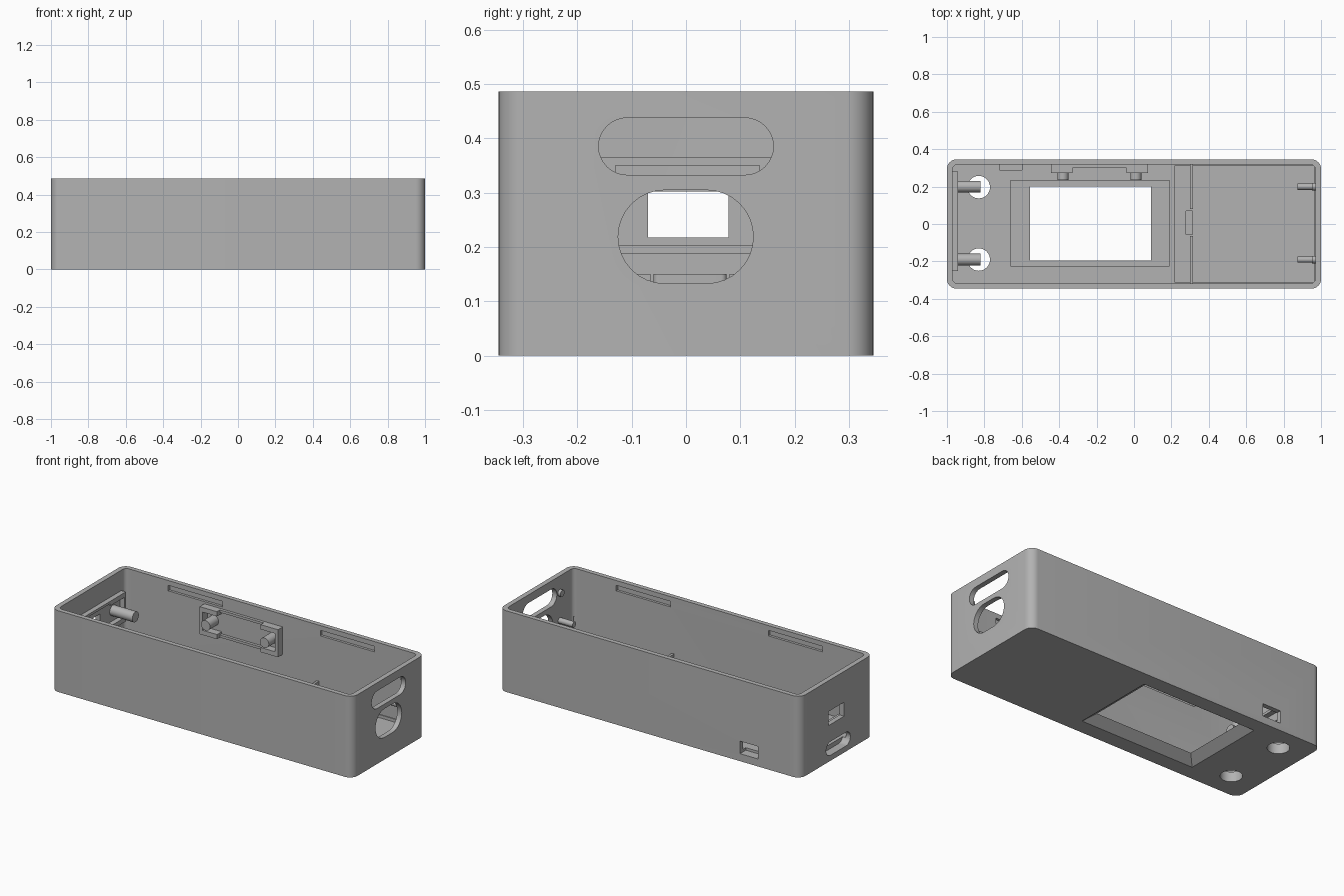
import bpy, bmesh, math
from mathutils import Vector, Matrix

if "Cube" in bpy.data.objects:
    bpy.data.objects.remove(bpy.data.objects["Cube"])

grey = bpy.data.materials.new("plain_grey")
grey.use_nodes = True
colour = (0.45, 0.45, 0.45, 1)
grey.diffuse_color = colour
grey.node_tree.nodes["Principled BSDF"].inputs["Base Color"].default_value = colour


def finish(name, bm):
    bmesh.ops.recalc_face_normals(bm, faces=bm.faces)
    mesh = bpy.data.meshes.new(name)
    bm.to_mesh(mesh)
    bm.free()
    mesh.materials.append(grey)
    ob = bpy.data.objects.new(name, mesh)
    bpy.context.collection.objects.link(ob)
    return ob


def box(name, x, y, z, radius=0, flare=0):
    """Box from ranges; radius rounds upright edges, flare widens the base."""
    bm = bmesh.new()
    bmesh.ops.create_cube(bm, size=1)
    for v in bm.verts:
        f = flare if v.co.z < 0 else 0
        sx, sy = math.copysign(f, v.co.x), math.copysign(f, v.co.y)
        v.co = Vector(((x[1] if v.co.x > 0 else x[0]) + sx,
                       (y[1] if v.co.y > 0 else y[0]) + sy,
                       z[1] if v.co.z > 0 else z[0]))
    if radius:
        upright = [e for e in bm.edges
                   if abs(e.verts[0].co.z - e.verts[1].co.z) > 0.01]
        bmesh.ops.bevel(bm, geom=upright, offset=radius, segments=8,
                        profile=0.5, affect='EDGES')
    return finish(name, bm)


def rod(name, axis, start, length, r):
    """Cylinder growing from a start point along an axis."""
    d = Vector(axis)
    bm = bmesh.new()
    turn = d.to_track_quat('Z', 'Y').to_matrix().to_4x4()
    bmesh.ops.create_cone(bm, cap_ends=True, segments=32, radius1=r, radius2=r,
                          depth=length,
                          matrix=Matrix.Translation(Vector(start) + d * length / 2) @ turn)
    return finish(name, bm)


def slot(x, y, z):
    """Round-ended prism running along x."""
    r = (z[1] - z[0]) / 2
    cz = z[0] + r
    bm = bmesh.new()
    ring = []
    for i in range(34):
        right = i < 17
        a = -math.pi / 2 + math.pi * (i if right else i - 1) / 16
        cy = y[1] - r if right else y[0] + r
        ring.append(bm.verts.new((x[0], cy + r * math.cos(a), cz + r * math.sin(a))))
    face = bm.faces.new(ring)
    out = bmesh.ops.extrude_face_region(bm, geom=[face])["geom"]
    bmesh.ops.translate(bm, vec=(x[1] - x[0], 0, 0),
                        verts=[g for g in out if isinstance(g, bmesh.types.BMVert)])
    return finish("slot_cutter", bm)


def cut(target, cutter):
    m = target.modifiers.new("cut", 'BOOLEAN')
    m.operation, m.solver, m.object = 'DIFFERENCE', 'EXACT', cutter
    bpy.context.view_layer.objects.active = target
    bpy.ops.object.modifier_apply(modifier=m.name)
    bpy.data.objects.remove(cutter)


def hole(x, y, z, **kw):
    cut(case, box("cutter", x, y, z, **kw))


# Open case with rounded corners
H, FLOOR, LOW = 0.487, 0.06, 0.042
case = box("case", (-1, 1), (-0.345, 0.345), (0, H), radius=0.05)
hole((-0.97, 0.97), (-0.317, 0.317), (FLOOR, 0.6), radius=0.025)

# Lowered floor, screen pocket and flared window
hole((0.22, 0.965), (-0.312, 0.312), (LOW, 0.2))
hole((-0.66, 0.19), (-0.225, 0.232), (LOW, 0.2))
hole((-0.555, 0.09), (-0.195, 0.2), (-0.001, LOW + 0.0005), flare=0.058)
hole((-0.555, 0.09), (-0.195, 0.2), (0.03, 0.1))

# Round floor holes
for y in (0.197, -0.19):
    cut(case, rod("cutter", (0, 0, 1), (-0.83, y, -0.05), 0.2, 0.06))

# Openings in the end walls and the back port
cut(case, slot((0.94, 1.1), (-0.161, 0.161), (0.333, 0.438)))
cut(case, slot((0.94, 1.1), (-0.125, 0.124), (0.133, 0.305)))
cut(case, slot((-1.1, -0.95), (-0.13, 0.1), (0.033, 0.115)))
hole((-1.1, -0.93), (-0.07, 0.078), (0.218, 0.302))
hole((-0.72, -0.6), (0.29, 0.4), (0.045, 0.12))

# Lid catch grooves near the rim
for s in (-1, 1):
    for c in (-0.505, 0.505):
        hole((c - 0.18, c + 0.18), sorted((s * 0.3, s * 0.332)), (0.425, 0.458))

# Divider with a central boss
for y in ((-0.318, -0.065), (0.08, 0.318)):
    box("divider", (0.3, 0.315), y, (LOW - 0.01, 0.15))
box("divider_boss", (0.275, 0.315), (-0.06, 0.075), (LOW - 0.01, 0.15), radius=0.01)

# End bracket: a frame on the wall with two pegs
bracket = box("end_bracket", (-0.972, -0.94), (-0.25, 0.28), (0.188, 0.365))
cut(bracket, box("cutter", (-1, -0.9), (-0.235, 0.265), (0.215, 0.337)))
cut(bracket, box("cutter", (-1, -0.9), (-0.13, 0.135), (0.203, 0.35)))
for y in (0.2, -0.19):
    rod("end_bracket_peg", (1, 0, 0), (-0.975, y, 0.277), 0.155, 0.031)

# Back bracket: thick ends, thin middle rails and two pegs
bracket = box("back_bracket", (-0.445, 0.075), (0.272, 0.32), (0.247, 0.412))
cut(bracket, box("cutter", (-0.425, 0.055), (0.2, 0.4), (0.275, 0.384)))
cut(bracket, box("cutter", (-0.33, -0.04), (0.2, 0.4), (0.262, 0.397)))
cut(bracket, box("cutter", (-0.33, -0.04), (0.2, 0.3), (0.2, 0.5)))
for x in (-0.38, 0.01):
    rod("back_bracket_peg", (0, -1, 0), (x, 0.32, 0.33), 0.085, 0.03)

# Pegs and short studs beside the end openings
for y in (0.2, -0.19):
    rod("long_peg", (-1, 0, 0), (0.975, y, 0.22), 0.1, 0.017)
    rod("short_stud", (-1, 0, 0), (0.975, y, 0.386), 0.022, 0.02)

# Smooth the curves, keep the edges sharp
for ob in bpy.context.view_layer.objects:
    ob.select_set(ob.type == 'MESH')
bpy.context.view_layer.objects.active = case
bpy.ops.object.shade_smooth_by_angle(angle=math.radians(30))
